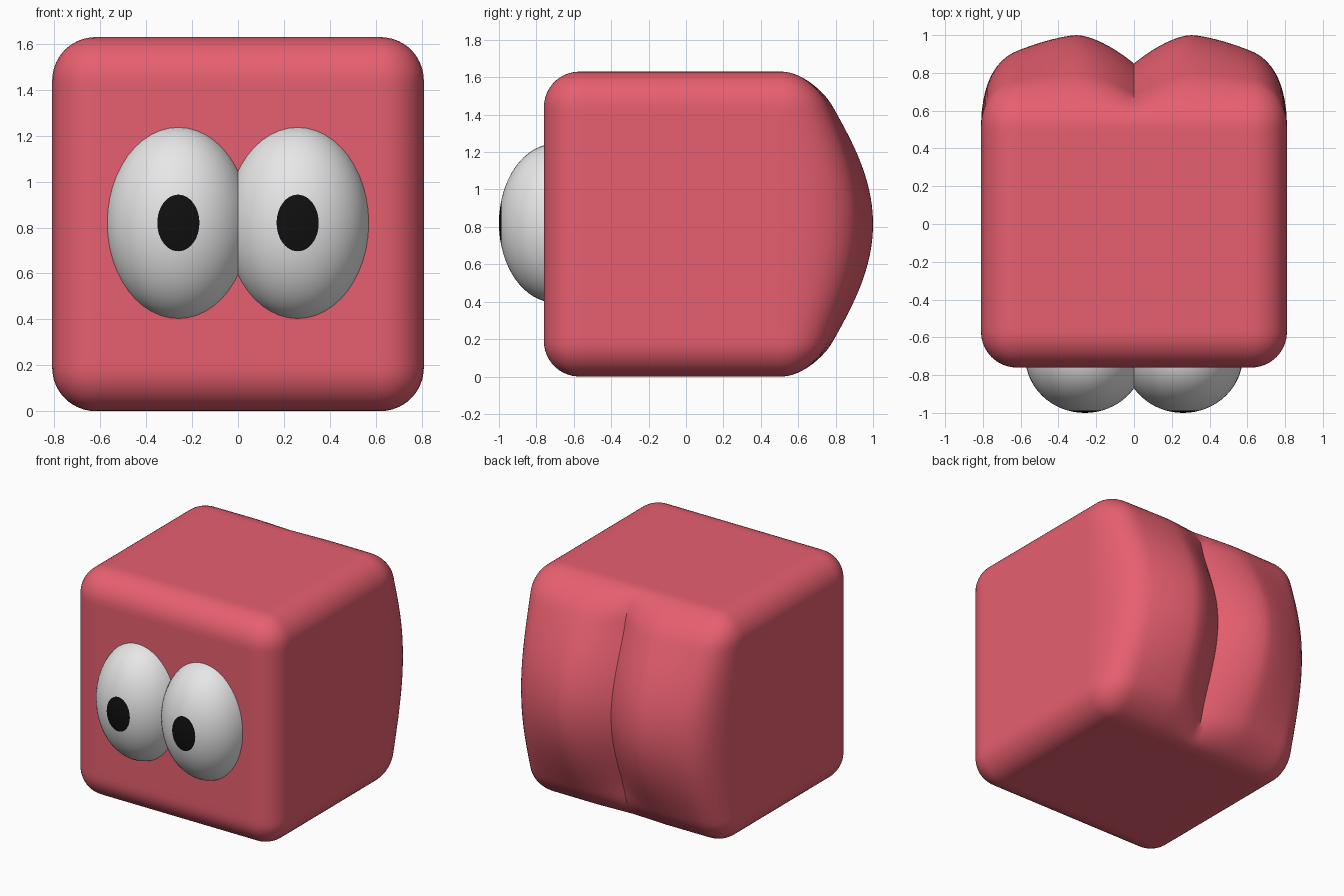
import bpy, bmesh, math
from mathutils import Vector, Matrix

if "Cube" in bpy.data.objects:
    bpy.data.objects.remove(bpy.data.objects["Cube"])


def material(name, rgb):
    m = bpy.data.materials.new(name)
    m.diffuse_color = (*rgb, 1)
    m.use_nodes = True
    m.node_tree.nodes["Principled BSDF"].inputs["Base Color"].default_value = m.diffuse_color
    return m


RED = material("coral red", (0.80, 0.115, 0.16))
WHITE = material("eye white", (0.80, 0.80, 0.80))
BLACK = material("pupil black", (0.005, 0.005, 0.005))


def finish(bm, name, mats):
    bmesh.ops.recalc_face_normals(bm, faces=bm.faces)
    me = bpy.data.meshes.new(name)
    bm.to_mesh(me)
    bm.free()
    for m in mats:
        me.materials.append(m)
    ob = bpy.data.objects.new(name, me)
    bpy.context.collection.objects.link(ob)
    bpy.ops.object.select_all(action='DESELECT')
    ob.select_set(True)
    bpy.context.view_layer.objects.active = ob
    bpy.ops.object.shade_smooth_by_angle(angle=math.radians(35))
    return ob


# Body: rounded box whose back swells into two lobes with a crease between
HALF = Vector((0.81, 0.73, 0.815))
CENTRE = Vector((0, -0.03, 0.815))
R = 0.19


def swell(x, z):
    u, t = abs(x), min(abs(z) / HALF.z, 1)
    height = 0.30 - 0.08 * (max(u - 0.3, 0) / 0.31) ** 1.5
    crease = 0.15 * (max(0.3 - u, 0) / 0.3) ** 1.6
    return height * (1 - t * t) ** 1.4 - crease * (1 - t ** 4)


bm = bmesh.new()
bmesh.ops.create_cube(bm, size=2)
bmesh.ops.subdivide_edges(bm, edges=bm.edges[:], cuts=47, use_grid_fill=True)
for v in bm.verts:
    p = Vector([c * h for c, h in zip(v.co, HALF)])
    inner = Vector([max(-(h - R), min(h - R, c)) for c, h in zip(p, HALF)])
    p = inner + (p - inner).normalized() * R
    s = max(0, (p.y - (HALF.y - R)) / R)
    p.y += swell(p.x, p.z) * s * (2 - s)
    v.co = p + CENTRE
finish(bm, "body", [RED])

# Eyes: ellipsoids with the pole facing forward, pupil is the polar cap
for side, name in ((-1, "left_eye"), (1, "right_eye")):
    bm = bmesh.new()
    bmesh.ops.create_uvsphere(bm, u_segments=48, v_segments=32, radius=1)
    bmesh.ops.rotate(bm, verts=bm.verts, cent=(0, 0, 0),
                     matrix=Matrix.Rotation(math.pi / 2, 3, 'X'))
    for f in bm.faces:
        f.material_index = int(f.calc_center_median().y < -math.cos(math.radians(16.9)))
    # drop the half buried in the body
    bmesh.ops.delete(bm, geom=[f for f in bm.faces if f.calc_center_median().y > 0],
                     context='FACES')
    for v in bm.verts:
        v.co = Vector((v.co.x * 0.316 + side * 0.26, v.co.y * 0.30 - 0.70,
                       v.co.z * 0.425 + 0.82))
    finish(bm, name, [WHITE, BLACK])
